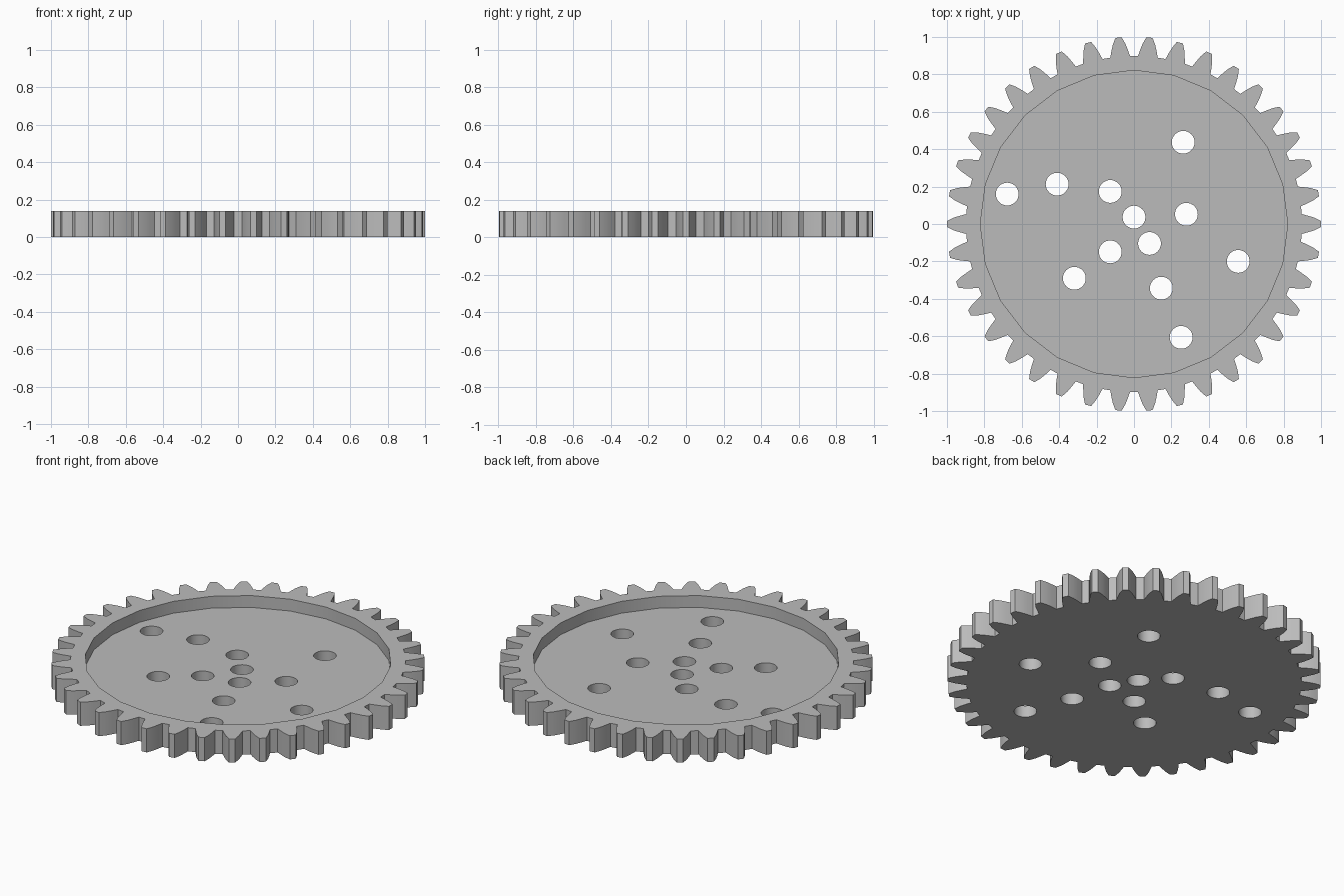
import bpy, bmesh
from math import sin, cos, radians, tau

if "Cube" in bpy.data.objects:
    bpy.data.objects.remove(bpy.data.objects["Cube"], do_unlink=True)

TEETH, HEIGHT, FLOOR = 38, 0.14, 0.07
RECESS_RADIUS, HOLE_RADIUS = 0.822, 0.061
# Half of one tooth, root to tip: radius and half-angle in degrees
FLANK = [(0.898, 3.4), (0.93, 2.75), (0.965, 2.0), (1.0, 0.95)]
HOLES = [(0.263, 0.437), (-0.678, 0.16), (-0.411, 0.213), (-0.127, 0.174),
         (0, 0.037), (0.28, 0.052), (0.083, -0.104), (-0.127, -0.149),
         (-0.319, -0.29), (0.146, -0.343), (0.557, -0.2), (0.252, -0.606)]

grey = bpy.data.materials.new("plain grey")
grey.use_nodes = True
colour = (0.5, 0.5, 0.5, 1)
grey.diffuse_color = colour
grey.node_tree.nodes["Principled BSDF"].inputs["Base Color"].default_value = colour


def circle(radius, sides, x=0, y=0):
    return [(x + radius * cos(tau * i / sides), y + radius * sin(tau * i / sides))
            for i in range(sides)]


def prisms(name, outlines, low, high):
    """Extrude flat outlines between two heights into one object."""
    bm = bmesh.new()
    for outline in outlines:
        face = bm.faces.new([bm.verts.new((x, y, low)) for x, y in outline])
        top = bmesh.ops.extrude_face_region(bm, geom=[face], use_keep_orig=True)
        for v in top["geom"]:
            if isinstance(v, bmesh.types.BMVert):
                v.co.z = high
    bmesh.ops.recalc_face_normals(bm, faces=bm.faces)
    mesh = bpy.data.meshes.new(name)
    bm.to_mesh(mesh)
    bm.free()
    mesh.materials.append(grey)
    obj = bpy.data.objects.new(name, mesh)
    bpy.context.collection.objects.link(obj)
    return obj


# Toothed disc
half = [(r, -a) for r, a in FLANK]
tooth = half + [(r, -a) for r, a in reversed(half)]
outline = []
for i in range(TEETH):
    for r, a in tooth:
        angle = tau * i / TEETH + radians(a)
        outline.append((r * cos(angle), r * sin(angle)))
gear = prisms("gear_wheel", [outline], 0, HEIGHT)

# Shallow recess in the top and drilled through holes
cutters = [prisms("recess_cutter", [circle(RECESS_RADIUS, 24)], FLOOR, HEIGHT + 0.1),
           prisms("hole_cutter", [circle(HOLE_RADIUS, 32, x, y) for x, y in HOLES],
                  -0.1, HEIGHT + 0.1)]
bpy.ops.object.select_all(action='DESELECT')
gear.select_set(True)
bpy.context.view_layer.objects.active = gear
for cutter in cutters:
    cutter.hide_render = True
    cut = gear.modifiers.new(cutter.name, 'BOOLEAN')
    cut.operation = 'DIFFERENCE'
    cut.solver = 'EXACT'
    cut.object = cutter
    bpy.ops.object.modifier_apply(modifier=cut.name)
    bpy.data.objects.remove(cutter, do_unlink=True)

bpy.ops.object.shade_smooth_by_angle(angle=radians(20))
